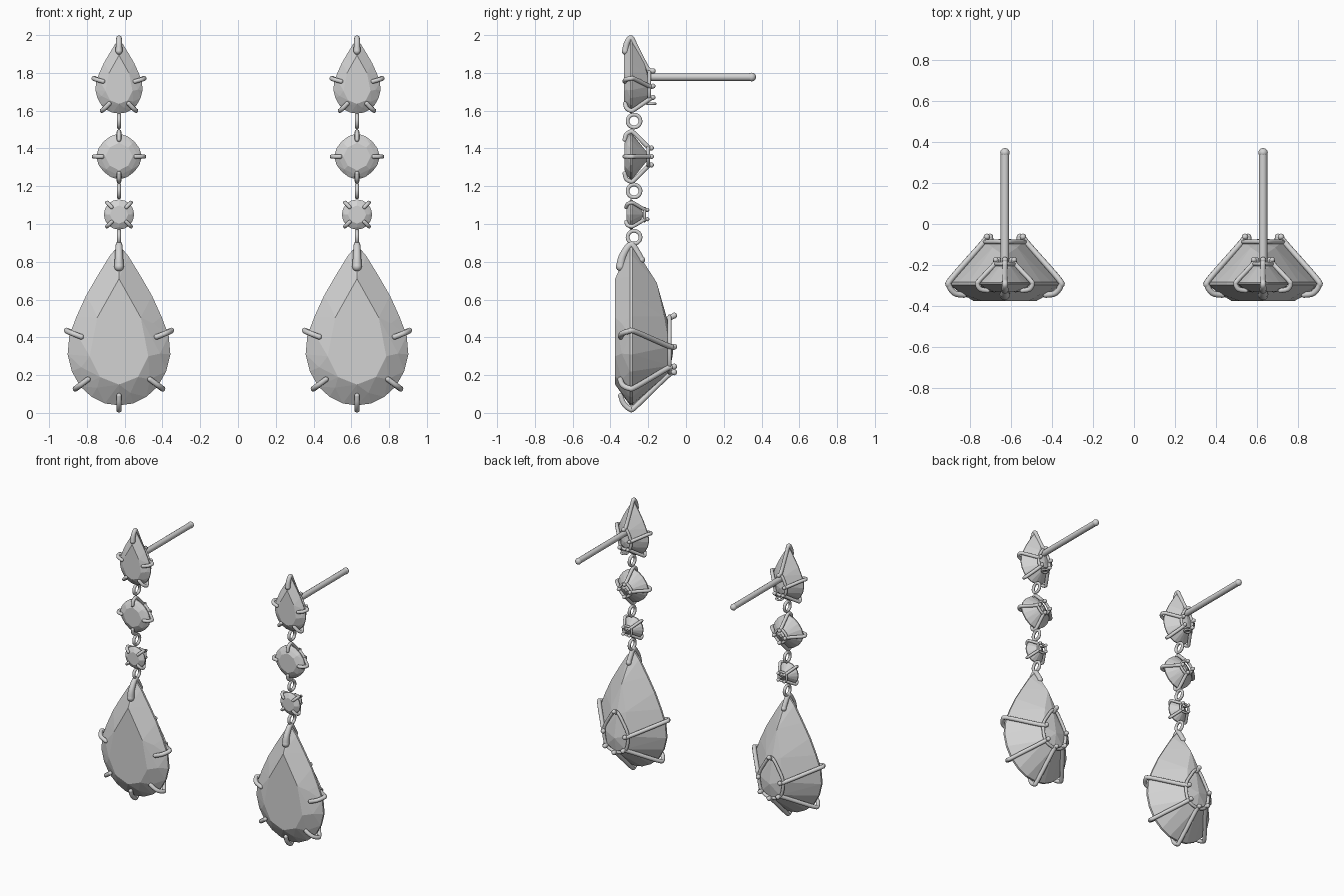
import bpy, bmesh, math
from mathutils import Vector, Matrix

cube = bpy.data.objects.get("Cube")
if cube:
    bpy.data.objects.remove(cube, do_unlink=True)

silver = bpy.data.materials.new("silver_grey")
silver.use_nodes = True
GREY = (0.65, 0.65, 0.65, 1)
silver.diffuse_color = GREY
silver.node_tree.nodes["Principled BSDF"].inputs["Base Color"].default_value = GREY

GIRDLE = -0.29   # depth of the widest plane of every stone


def finish(name, bm, x, smooth):
    mesh = bpy.data.meshes.new(name)
    bmesh.ops.recalc_face_normals(bm, faces=bm.faces)
    for f in bm.faces:
        f.smooth = smooth
    bm.to_mesh(mesh)
    bm.free()
    mesh.materials.append(silver)
    ob = bpy.data.objects.new(name, mesh)
    ob.location.x = x
    bpy.context.collection.objects.link(ob)
    return ob


def stone(name, points, x):
    """Faceted stone: convex hull of its cut points, flat facets merged."""
    bm = bmesh.new()
    for p in points:
        bm.verts.new(p)
    hull = bmesh.ops.convex_hull(bm, input=bm.verts)
    loose = {v for v in hull["geom_interior"] + hull["geom_unused"]
             if isinstance(v, bmesh.types.BMVert)}
    bmesh.ops.delete(bm, geom=list(loose), context='VERTS')
    bmesh.ops.dissolve_limit(bm, angle_limit=0.02, verts=bm.verts, edges=bm.edges)
    finish(name, bm, x, False)


def rounded(points, closed, steps=5):
    """Smooth path through the points."""
    n = len(points)
    pts = [Vector(p) for p in points]
    get = (lambda i: pts[i % n]) if closed else (lambda i: pts[max(0, min(n - 1, i))])
    out = []
    for i in range(n if closed else n - 1):
        a, b, c, d = (get(i + k) for k in (-1, 0, 1, 2))
        for s in range(steps):
            t = s / steps
            out.append(b + (c - a) * (t / 2) + (a * 2 - b * 5 + c * 4 - d) * (t * t / 2)
                       + (b * 3 - a - c * 3 + d) * (t ** 3 / 2))
    return out if closed else out + [pts[-1]]


def wire(name, points, x, radius, closed=False, start=1.0):
    """Round wire with ball ends; start widens the first end."""
    path = rounded(points, closed)
    curve = bpy.data.curves.new(name + "_path", 'CURVE')
    curve.dimensions = '3D'
    curve.bevel_depth = radius
    curve.bevel_resolution = 3
    sp = curve.splines.new('POLY')
    sp.points.add(len(path) - 1)
    sp.use_cyclic_u = closed
    for i, p in enumerate(path):
        sp.points[i].co = (*p, 1)
        sp.points[i].radius = start + (1 - start) * min(1, 2 * i / len(path))
    helper = bpy.data.objects.new(name + "_path", curve)
    bpy.context.collection.objects.link(helper)
    mesh = bpy.data.meshes.new_from_object(
        helper.evaluated_get(bpy.context.evaluated_depsgraph_get()))
    bm = bmesh.new()
    bm.from_mesh(mesh)
    bpy.data.objects.remove(helper, do_unlink=True)
    bpy.data.meshes.remove(mesh)
    if not closed:
        for p, r in ((path[0], radius * start), (path[-1], radius * 1.1)):
            bmesh.ops.create_uvsphere(bm, u_segments=12, v_segments=8, radius=r,
                                      matrix=Matrix.Translation(p))
    finish(name, bm, x, True)


def link(name, centre, major, minor, x, flat=False):
    """Small ring, upright along the depth or lying flat."""
    pts = []
    for i in range(10):
        a = math.tau * i / 10
        c, s = major * math.cos(a), major * math.sin(a)
        pts.append(Vector(centre) + Vector((c, s, 0) if flat else (0, c, s)))
    wire(name, pts, x, minor, closed=True)


def both(half):
    return half + [(-px, *rest) for px, *rest in half if px]


# Pear cut: half outlines as (x, z)
PEAR = both([(0, .04), (.075, .05), (.145, .085), (.205, .14), (.25, .22), (.272, .31),
             (.263, .41), (.225, .51), (.175, .62), (.117, .72), (.05, .83), (0, .89)])
TABLE = both([(0, .71), (.115, .505), (.155, .3), (.1, .19), (0, .15)])
BACK = both([(0, .69, .135), (.06, .51, .175), (0, .48, .195), (.09, .35, .203),
             (.07, .25, .203), (0, .215, .203), (0, .32, .222)])


def pear_points(scale, base):
    pts = [(px, d, pz) for px, pz in PEAR for d in (-.007, .007)]
    pts += [(px, -.085, pz) for px, pz in TABLE]
    pts += [(px * .8, -.05, .33 + (pz - .33) * .8) for px, pz in PEAR[1::2]]
    pts += [(px, d, pz) for px, pz, d in BACK]
    return [(px * scale, GIRDLE + d * scale, base + (pz - .04) * scale) for px, d, pz in pts]


def round_points(radius, z, power, front, back):
    """Round or cushion cut, the cushion having its corners on the axes."""
    def ring(n, scale, y):
        out = []
        for i in range(n):
            a = math.tau * i / n
            c, s = math.cos(a), math.sin(a)
            k = radius * scale / (abs(c) ** power + abs(s) ** power) ** (1 / power)
            out.append((c * k, y, z + s * k))
        return out
    return (ring(16, 1, GIRDLE - .004) + ring(16, 1, GIRDLE + .004)
            + ring(8, .6, front) + ring(8, .83, front + (GIRDLE - front) * .38)
            + ring(4, .12, back))


def claw_setting(name, z, turn, profile, radius, x):
    """Four claws around a stone plus the wire ring joining them at the back."""
    ring = []
    for i in range(4):
        a = turn + i * math.pi / 2
        c, s = math.cos(a), math.sin(a)
        pts = [(r * c, y, z + r * s) for r, y in profile]
        wire(f"{name}_claw_{i + 1}", pts, x, radius)
        ring.append(pts[-2])
    wire(name + "_back_ring", ring, x, radius * .8, closed=True)


def paired_claws(name, points, x, radius):
    for tag, m in (("left", 1), ("right", -1)):
        wire(f"{name}_{tag}", [(px * m, y, z) for px, y, z in points], x, radius)


for side, x in (("left", .63), ("right", -.63)):
    # Upper pear stone with its claws and ear post
    n = side + "_top_"
    stone(n + "pear_stone", pear_points(.46, 1.585), x)
    wire(n + "tip_claw", [(0, -.322, 1.915), (0, -.312, 1.96), (0, -.29, 1.985),
                          (0, -.265, 1.94), (0, -.205, 1.825), (0, -.175, 1.81)],
         x, .013, start=1.4)
    paired_claws(n + "side_claw", [(.085, -.325, 1.755), (.12, -.318, 1.765),
                                   (.134, -.293, 1.77), (.122, -.272, 1.768),
                                   (.05, -.195, 1.73), (.045, -.175, 1.73)], x, .012)
    paired_claws(n + "lower_claw", [(.052, -.322, 1.637), (.076, -.313, 1.612),
                                    (.09, -.29, 1.6), (.08, -.268, 1.61),
                                    (.036, -.195, 1.66), (.033, -.175, 1.67)], x, .012)
    wire(n + "back_ring", [(0, -.195, 1.81), (.045, -.195, 1.73), (.033, -.195, 1.665),
                           (-.033, -.195, 1.665), (-.045, -.195, 1.73)], x, .01, closed=True)
    link(n + "hanging_loop", (0, -.185, 1.637), .022, .007, x, flat=True)
    wire(side + "_ear_post", [(0, -.2, 1.778), (0, .1, 1.778), (0, .348, 1.778)], x, .021)

    # Cushion stone
    n = side + "_cushion_"
    stone(n + "stone", round_points(.122, 1.357, 1.67, -.325, -.2), x)
    claw_setting(n + "setting", 1.357, 0,
                 [(.09, -.324), (.118, -.316), (.132, -.291), (.12, -.27),
                  (.05, -.2), (.045, -.183)], .012, x)

    # Small round stone
    n = side + "_round_"
    stone(n + "stone", round_points(.08, 1.05, 2, -.315, -.225), x)
    claw_setting(n + "setting", 1.05, math.pi / 4,
                 [(.055, -.317), (.078, -.31), (.09, -.289), (.08, -.27),
                  (.038, -.22), (.035, -.205)], .01, x)

    # Connecting links
    for i, z in enumerate((1.545, 1.175, .93)):
        link(f"{side}_link_{i + 1}", (0, -.275, z), .034, .0105, x)

    # Large pear drop with its claws
    n = side + "_drop_"
    stone(n + "pear_stone", pear_points(1, .04), x)
    wire(n + "tip_claw", [(0, -.346, .775), (0, -.335, .83), (0, -.292, .892),
                          (0, -.26, .855), (0, -.235, .81)], x, .017, start=1.5)
    paired_claws(n + "side_claw", [(.2, -.346, .403), (.245, -.338, .42), (.272, -.302, .432),
                                   (.262, -.268, .43), (.11, -.095, .355),
                                   (.088, -.063, .35)], x, .0145)
    paired_claws(n + "lower_claw", [(.165, -.348, .177), (.205, -.335, .147),
                                    (.228, -.3, .13), (.215, -.265, .138),
                                    (.085, -.1, .235), (.073, -.063, .245)], x, .0145)
    wire(n + "bottom_claw", [(0, -.345, .09), (0, -.33, .05), (0, -.295, .02),
                             (0, -.265, .035), (0, -.1, .195), (0, -.063, .215)], x, .0145)
    wire(n + "back_claw", [(0, -.09, .5), (0, -.063, .515)], x, .0145)
    wire(n + "back_ring", [(0, -.087, .51), (.065, -.087, .43), (.098, -.087, .35),
                           (.078, -.087, .245), (0, -.087, .212), (-.078, -.087, .245),
                           (-.098, -.087, .35), (-.065, -.087, .43)], x, .011, closed=True)
